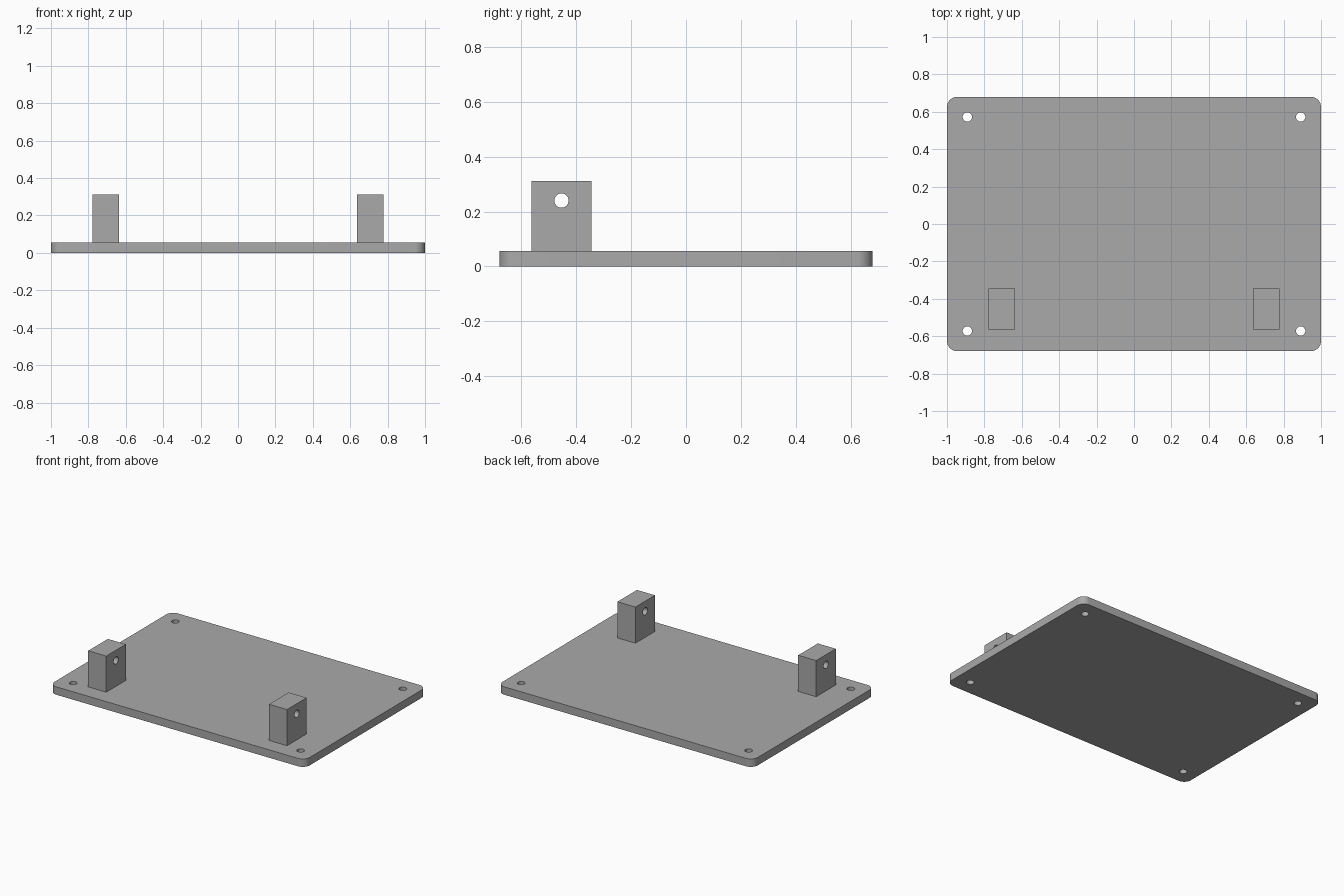
import bpy, bmesh
from math import sin, cos, pi, radians
from mathutils import Matrix, Vector

cube = bpy.data.objects.get("Cube")
if cube:
    bpy.data.objects.remove(cube, do_unlink=True)

HALF_X, HALF_Y, THICK = 1.0, 0.68, 0.056
CORNER = 0.055
HOLE_R, PIN_R = 0.025, 0.026
BLOCK_X, BLOCK_W = 0.708, 0.141
BLOCK_Y, BLOCK_D, BLOCK_TOP = -0.454, 0.219, 0.312
PIN_Z = 0.24

grey = bpy.data.materials.new("plain grey")
grey.use_nodes = True
colour = (0.4, 0.4, 0.4, 1)
grey.diffuse_color = colour
grey.node_tree.nodes["Principled BSDF"].inputs["Base Color"].default_value = colour


def arc(cx, cy, r, start, sweep, steps):
    return [(cx + r * cos(start + sweep * i / steps),
             cy + r * sin(start + sweep * i / steps)) for i in range(steps + 1)]


def circle(cx, cy, r):
    return arc(cx, cy, r, 0, 2 * pi, 32)[:-1]


def extrude_profile(name, outlines, depth, matrix):
    """Fill the first outline, leave the others as holes, extrude about the middle."""
    curve = bpy.data.curves.new(name, "CURVE")
    curve.dimensions = "2D"
    curve.fill_mode = "BOTH"
    curve.extrude = depth / 2
    for points in outlines:
        spline = curve.splines.new("POLY")
        spline.points.add(len(points) - 1)
        for p, (x, y) in zip(spline.points, points):
            p.co = (x, y, 0, 1)
        spline.use_cyclic_u = True
    obj = bpy.data.objects.new(name, curve)
    bpy.context.collection.objects.link(obj)
    bpy.ops.object.select_all(action="DESELECT")
    obj.select_set(True)
    bpy.context.view_layer.objects.active = obj
    bpy.ops.object.convert(target="MESH")
    obj = bpy.context.view_layer.objects.active

    # Weld caps to walls and face everything outward
    bm = bmesh.new()
    bm.from_mesh(obj.data)
    bmesh.ops.remove_doubles(bm, verts=bm.verts, dist=1e-5)
    bmesh.ops.recalc_face_normals(bm, faces=bm.faces)
    bm.transform(matrix)
    bm.to_mesh(obj.data)
    bm.free()
    obj.data.materials.clear()
    obj.data.materials.append(grey)
    bpy.ops.object.shade_smooth_by_angle(angle=radians(30))
    return obj


# Base plate with rounded corners and four screw holes
signs = [(1, 1), (-1, 1), (-1, -1), (1, -1)]
rim = []
for i, (sx, sy) in enumerate(signs):
    rim += arc(sx * (HALF_X - CORNER), sy * (HALF_Y - CORNER), CORNER, i * pi / 2, pi / 2, 10)
screw_holes = [circle(sx * 0.891, sy * 0.572, HOLE_R) for sx, sy in signs]
extrude_profile("base_plate", [rim] + screw_holes, THICK,
                Matrix.Translation((0, 0, THICK / 2)))

# Two upright blocks, each with a sideways pin hole; profile lies in the YZ plane
y0, y1 = BLOCK_Y - BLOCK_D / 2, BLOCK_Y + BLOCK_D / 2
side = [(y0, THICK), (y1, THICK), (y1, BLOCK_TOP), (y0, BLOCK_TOP)]
yz_plane = Matrix(((0, 0, 1, 0), (1, 0, 0, 0), (0, 1, 0, 0), (0, 0, 0, 1)))
for name, s in (("left_block", 1), ("right_block", -1)):
    extrude_profile(name, [side, circle(BLOCK_Y, PIN_Z, PIN_R)], BLOCK_W,
                    Matrix.Translation((s * BLOCK_X, 0, 0)) @ yz_plane)
